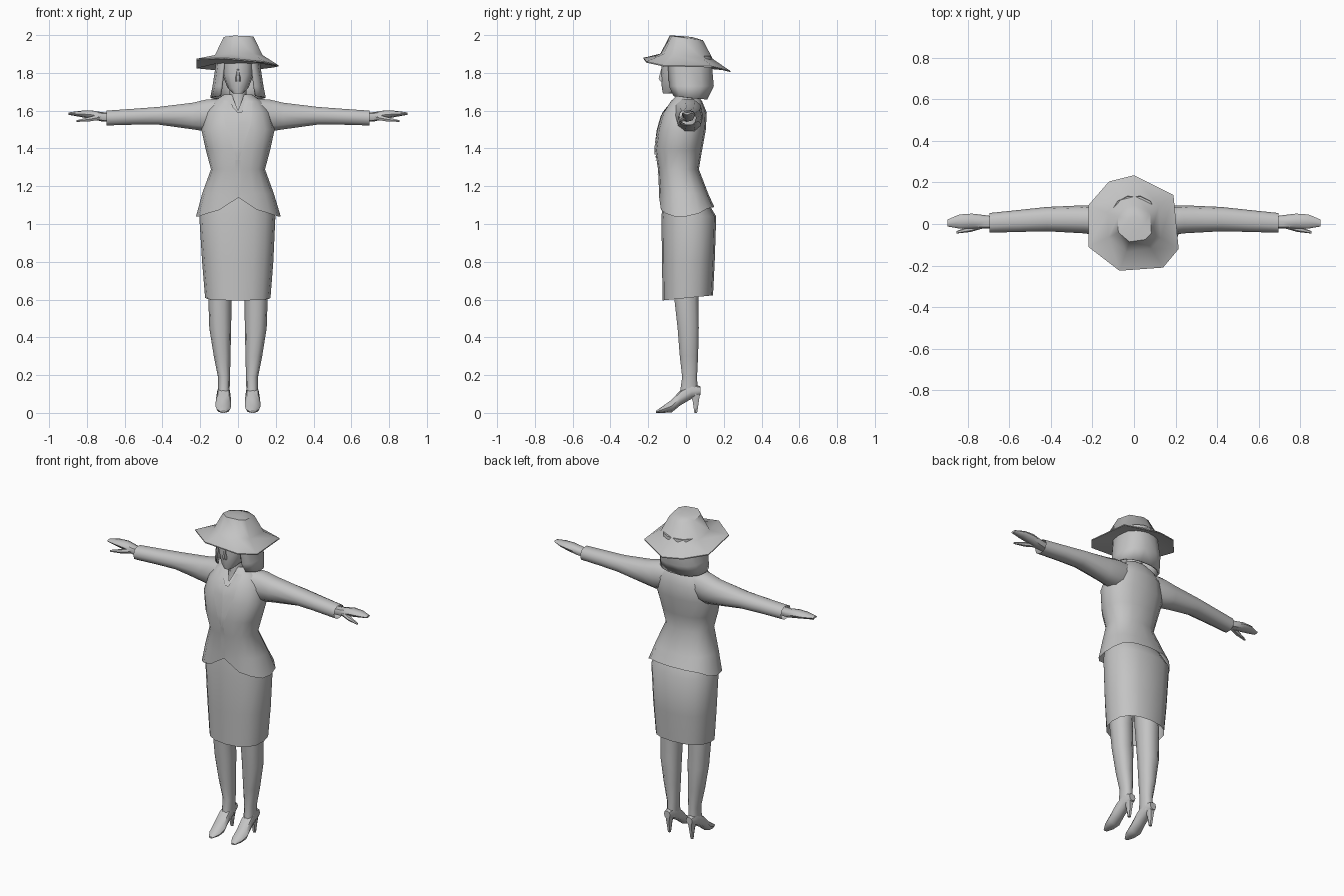
import bpy, bmesh, math
from mathutils import Vector
from mathutils.bvhtree import BVHTree

if "Cube" in bpy.data.objects:
    bpy.data.objects.remove(bpy.data.objects["Cube"])

grey = bpy.data.materials.new("plain grey")
grey.diffuse_color = (0.55, 0.55, 0.55, 1)
grey.use_nodes = True
grey.node_tree.nodes["Principled BSDF"].inputs["Base Color"].default_value = grey.diffuse_color


def finish(name, bm, mirror=False, angle=50, thick=0):
    bmesh.ops.recalc_face_normals(bm, faces=bm.faces)
    me = bpy.data.meshes.new(name)
    bm.to_mesh(me)
    bm.free()
    me.materials.append(grey)
    me.shade_smooth()
    me.set_sharp_from_angle(angle=math.radians(angle))
    ob = bpy.data.objects.new(name, me)
    bpy.context.collection.objects.link(ob)
    if thick:
        m = ob.modifiers.new("thickness", 'SOLIDIFY')
        m.thickness = thick
    if mirror:
        ob.modifiers.new("mirror", 'MIRROR')
    return ob


def skin(bm, rings, start=True, end=True):
    """Join rings of points with quads, closing the ends if asked."""
    rows = [[bm.verts.new(p) for p in r] for r in rings]
    n = len(rows[0])
    for a, b in zip(rows, rows[1:]):
        for i in range(n):
            j = (i + 1) % n
            bm.faces.new((a[i], a[j], b[j], b[i]))
    if start:
        bm.faces.new(rows[0])
    if end:
        bm.faces.new(rows[-1])
    return rows


def oval(axis, t, u0, u1, v0, v1, n, power=0.85):
    """Rounded section at t on an axis, from its extents on the other two."""
    pts = []
    for i in range(n):
        a = 2 * math.pi * i / n
        c, s = math.cos(a), math.sin(a)
        u = (u0 + u1) / 2 + (u1 - u0) / 2 * math.copysign(abs(c) ** power, c)
        v = (v0 + v1) / 2 + (v1 - v0) / 2 * math.copysign(abs(s) ** power, s)
        pts.append({'x': (t, u, v), 'y': (u, t, v), 'z': (u, v, t)}[axis])
    return pts


def loft(axis, sections, n=8, start=True, end=True):
    bm = bmesh.new()
    rows = skin(bm, [oval(axis, *s, n) for s in sections], start, end)
    return bm, rows


# Hat: underside, brim edge, crown
brim = [(-.22, .09, 1.83), (-.12, .205, 1.82), (0, .235, 1.81), (.19, .14, 1.835),
        (.215, -.12, 1.84), (.14, -.21, 1.86), (-.07, -.225, 1.88), (-.22, -.11, 1.875)]


def hat_ring(r, z, tilt=0):
    out = []
    for x, y, _ in brim:
        d = Vector((x, y)).normalized() * r
        out.append((d.x + .005, d.y, z - tilt * d.y))
    return out


bm = bmesh.new()
skin(bm, [hat_ring(.128, 1.85), [(x, y, z - .006) for x, y, z in brim], brim,
          hat_ring(.142, 1.888, .1), hat_ring(.09, 1.985, .14), hat_ring(.035, 1.993, .1)])
finish("hat", bm, angle=55)

# Hair: bob with an open front
bm, rows = loft('z', [(1.89, -.115, .115, -.125, .135), (1.84, -.118, .118, -.12, .14),
                      (1.73, -.135, .135, -.115, .15), (1.67, -.147, .147, -.085, .115)],
                14, True, False)
for v in rows[-1]:
    v.co.z -= .1 * v.co.y
front = [f for f in bm.faces if f.calc_center_median().y < -.08
         and abs(f.calc_center_median().x) < .075 and len(f.verts) == 4]
bmesh.ops.delete(bm, geom=front, context='FACES')
finish("hair", bm, thick=.012)

# Face, nose and neck
bm, _ = loft('z', [(1.69, -.025, .025, -.122, -.05), (1.72, -.055, .055, -.128, .02),
                   (1.79, -.082, .082, -.132, .06), (1.88, -.085, .085, -.125, .06)], 12)
finish("face", bm)
bm, _ = loft('z', [(1.755, -.015, .015, -.137, -.11), (1.77, -.014, .014, -.147, -.11),
                   (1.82, -.006, .006, -.133, -.11)], 6)
finish("nose", bm)
bm, _ = loft('z', [(1.54, -.06, .06, -.09, .05), (1.64, -.045, .045, -.055, .055),
                   (1.76, -.045, .045, -.06, .045)], 10)
finish("neck", bm)

# Jacket, with a raised front hem point and a V neck
bm, rows = loft('z', [(1.055, -.222, .226, -.142, .15), (1.16, -.19, .19, -.142, .118),
                      (1.29, -.143, .143, -.148, .068), (1.39, -.17, .17, -.164, .085),
                      (1.50, -.194, .194, -.15, .105), (1.59, -.17, .17, -.125, .11),
                      (1.65, -.13, .13, -.083, .085), (1.685, -.075, .075, -.05, .06)],
                16, False, False)
for v in rows[0]:
    v.co.z += .035 * max(0, v.co.y) / .15 - (.015 if abs(v.co.x) > .17 else 0)
rows[0][12].co.z = 1.14
rows[0][11].co.z = rows[0][13].co.z = 1.075
rows[-1][12].co = (0, -.09, 1.60)
rows[-2][12].co = (0, -.115, 1.575)
bmesh.ops.recalc_face_normals(bm, faces=bm.faces)
tree = BVHTree.FromBMesh(bm)
finish("jacket", bm)


def on_jacket(x, z, gap):
    hit = tree.ray_cast(Vector((x, -1, z)), Vector((0, 1, 0)))[0]
    return (x, (hit.y if hit else -.06) - gap, z)


# Lapels laid over the jacket front
bm = bmesh.new()
last = None
for i in range(9):
    t = i / 8
    z = 1.335 + .32 * t
    inner = .002 + .035 * max(0, t - .6) / .4
    outer = .004 + .062 * min(1, t / .65) + .01 * t
    row = [bm.verts.new(on_jacket(inner + (outer - inner) * k / 3, z, .005)) for k in range(4)]
    if last:
        for k in range(3):
            bm.faces.new((last[k], last[k + 1], row[k + 1], row[k]))
    last = row
finish("lapels", bm, mirror=True)

# Jacket closing edge: narrow overlap strip below the lapels
bm = bmesh.new()
last = None
for i in range(6):
    z = 1.15 + .19 * i / 5
    row = [bm.verts.new(on_jacket(x, z, .004)) for x in (-.012, .012)]
    if last:
        bm.faces.new((last[0], last[1], row[1], row[0]))
    last = row
finish("jacket_overlap", bm)

# Skirt, open at the hem
bm, rows = loft('z', [(.60, -.174, .172, -.124, .143), (.80, -.19, .187, -.127, .152),
                      (1.04, -.205, .198, -.13, .16), (1.14, -.17, .17, -.12, .10)],
                16, False, True)
for v in rows[0]:
    v.co.z += .1 * v.co.y + .008
finish("skirt", bm)

# Sleeves, open at the cuff
bm, _ = loft('x', [(.09, -.07, .08, 1.50, 1.668), (.17, -.055, .09, 1.487, 1.662),
                   (.24, -.045, .09, 1.498, 1.645), (.42, -.035, .082, 1.524, 1.622),
                   (.55, -.038, .068, 1.524, 1.612), (.695, -.042, .053, 1.52, 1.602)],
             10, True, False)
finish("sleeves", bm, mirror=True)

# Hands and thumbs
bm, _ = loft('x', [(.63, -.022, .03, 1.54, 1.588), (.72, -.022, .043, 1.543, 1.592),
                   (.78, -.022, .05, 1.556, 1.602), (.84, -.022, .046, 1.568, 1.599),
                   (.897, -.012, .022, 1.578, 1.59)], 8)
finish("hands", bm, mirror=True)
bm, _ = loft('x', [(.73, -.022, .01, 1.55, 1.582), (.785, -.038, -.008, 1.542, 1.568),
                   (.855, -.046, -.034, 1.54, 1.55)], 6)
finish("thumbs", bm, mirror=True)

# Legs
bm, _ = loft('z', [(.10, .045, .105, -.035, .065), (.19, .042, .106, -.022, .06),
                   (.30, .04, .128, -.035, .066), (.45, .036, .152, -.047, .07),
                   (.60, .035, .157, -.064, .068), (.80, .025, .16, -.08, .08)], 10)
finish("legs", bm, mirror=True)

# Shoes: sloping foot from toe to heel, then a narrow heel
bm, _ = loft('y', [(-.16, .065, .09, 0, .01), (-.12, .042, .112, 0, .038),
                   (-.075, .036, .12, .003, .07), (-.03, .038, .116, .04, .12),
                   (.03, .042, .11, .075, .155), (.078, .055, .098, .095, .14)], 8)
finish("shoes", bm, mirror=True)
bm, _ = loft('z', [(0, .068, .088, .043, .06), (.06, .062, .094, .034, .07),
                   (.115, .05, .104, .015, .079)], 6)
finish("shoe_heels", bm, mirror=True)
